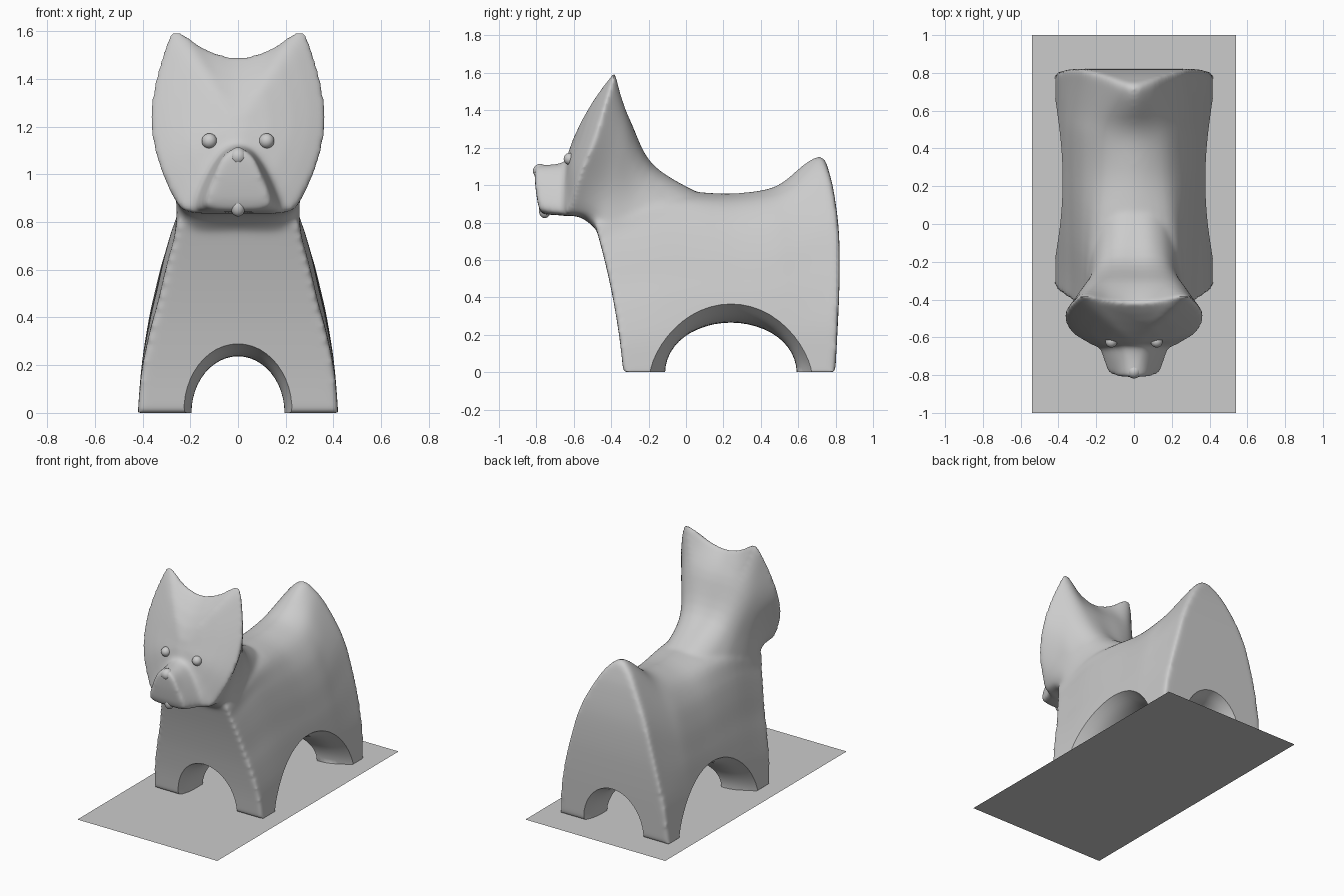
import bpy, bmesh, math
from mathutils import Vector as V

if "Cube" in bpy.data.objects:
    bpy.data.objects.remove(bpy.data.objects["Cube"])


def curve(pts, k, closed=False):
    """Catmull-Rom through points, k samples per span."""
    n, out = len(pts), []
    get = (lambda i: pts[i % n]) if closed else (lambda i: pts[min(max(i, 0), n - 1)])
    for i in range(n if closed else n - 1):
        a, b, c, d = (get(i + j) for j in (-1, 0, 1, 2))
        for s in range(k):
            t = s / k
            out.append(0.5 * (2 * b + (c - a) * t + (2 * a - 5 * b + 4 * c - d) * t * t
                              + (3 * b - a - 3 * c + d) * t ** 3))
    return out if closed else out + [pts[-1].copy()]


def blend(rings, k):
    """Smooth in-between rings."""
    return [list(r) for r in zip(*(curve(list(line), k) for line in zip(*rings)))]


def loft(bm, rings):
    """Skin a row of rings and fill both ends."""
    vs = [[bm.verts.new(p) for p in r] for r in rings]
    n = len(vs[0])
    for a, b in zip(vs, vs[1:]):
        for i in range(n):
            j = (i + 1) % n
            bm.faces.new((a[i], a[j], b[j], b[i]))
    for r in (vs[0], vs[-1]):
        for i in range((n - 1) // 2):
            ids = dict.fromkeys((i, i + 1, n - 2 - i, n - 1 - i))
            if len(ids) > 2:
                bm.faces.new([r[q] for q in ids])


def make(name, bm):
    bmesh.ops.recalc_face_normals(bm, faces=bm.faces[:])
    me = bpy.data.meshes.new(name)
    bm.to_mesh(me)
    bm.free()
    ob = bpy.data.objects.new(name, me)
    bpy.context.collection.objects.link(ob)
    return ob


def mirrored_ring(half, k=5):
    """Closed ring from a half outline that starts and ends on x = 0."""
    h = [V(p) for p in half]
    return curve(h + [V((-p.x, p.y, p.z)) for p in h[-2:0:-1]], k, True)


body = bmesh.new()

# Torso: arched cross-sections (height fraction, half width) from rump to chest
REAR = [(0, .42), (.2, .40), (.35, .365), (.52, .315), (.70, .25), (.87, .15), (.96, .075), (1, 0)]
MID = [(0, .42), (.2, .405), (.4, .375), (.52, .35), (.68, .31), (.83, .25), (.95, .15), (1, 0)]
CHEST = [(0, .42), (.2, .405), (.4, .37), (.55, .335), (.7, .305), (.85, .27), (.97, .23), (1, 0)]
STATIONS = [(0, 1.13), (.015, 1.155), (.06, 1.135), (.12, 1.085), (.19, 1.02), (.26, .98),
            (.36, .96), (.45, .955), (.6, .965), (.75, .95), (.9, .88), (1, .84)]


def torso_ring(t, height):
    if t < .3:
        m, a, b = t / .3, REAR, MID
    else:
        m, a, b = (t - .3) / .7, MID, CHEST
    m = m * m * (3 - 2 * m)
    half = []
    for (u0, w0), (u1, w1) in zip(a, b):
        z = height * (u0 + (u1 - u0) * m)
        back = .798 + .055 * z - .07 * z ** 4
        front = -.335 - .09 * z - .13 * z * z
        half.append(V((w0 + (w1 - w0) * m, back + (front - back) * t, z)))
    return curve(half + [V((-p.x, p.y, p.z)) for p in half[-2::-1]], 4)


loft(body, blend([torso_ring(*s) for s in STATIONS], 3))

# Neck flowing up into the flat eared head
ROOT = [(0, .1, .94), (.08, .08, .94), (.15, .05, .91), (.2, 0, .86), (.24, -.02, .79),
        (.26, -.1, .7), (.25, -.2, .6), (.18, -.3, .52), (0, -.33, .48)]
NECK = [(0, -.18, 1.11), (.09, -.18, 1.11), (.16, -.19, 1.08), (.205, -.22, 1.03), (.23, -.26, .96),
        (.25, -.32, .86), (.255, -.40, .76), (.2, -.44, .72), (0, -.445, .72)]
NAPE = [(0, -.31, 1.36), (.13, -.31, 1.37), (.22, -.315, 1.37), (.27, -.335, 1.28), (.29, -.375, 1.15),
        (.275, -.42, 1.0), (.25, -.48, .86), (.19, -.54, .825), (0, -.56, .825)]
RIM = [(0, -.42, 1.495), (.13, -.408, 1.53), (.27, -.38, 1.605), (.333, -.425, 1.46), (.373, -.49, 1.25),
       (.337, -.57, 1.05), (.262, -.62, .89), (.19, -.65, .84), (0, -.66, .835)]
rings = blend([mirrored_ring(h) for h in (ROOT, NECK, NAPE, RIM)], 5)
centre, out = V((0, -.54, 1.17)), V((0, -.92, .39))
rim = rings[-1]
for s in (.93, .8, .6, .35, .1):
    rings.append([centre + (p - centre) * s + out * .088 * (1 - s * s) for p in rim])
loft(body, rings)

# Muzzle
M_BACK = [(0, -.60, 1.14), (.07, -.60, 1.10), (.14, -.60, 1.0), (.2, -.6, .87), (.16, -.6, .84), (0, -.6, .84)]
M_MID = [(0, -.70, 1.112), (.06, -.70, 1.09), (.12, -.70, 1.0), (.165, -.7, .88), (.14, -.7, .845), (0, -.7, .84)]
M_FRONT = [(0, -.81, 1.11), (.06, -.81, 1.075), (.10, -.805, .99), (.135, -.79, .89), (.11, -.775, .855),
           (0, -.775, .845)]
loft(body, blend([mirrored_ring(h) for h in (M_BACK, M_MID, M_FRONT)], 4))

dog = make("dog_body", body)


# Flared arches that separate the legs (position, half width, height, pointedness)
def arch(name, stations, point):
    rs = []
    for pos, half, high, power in stations:
        angles = [math.pi * i / 24 for i in range(25)]
        arc = [(half * math.cos(a), high * abs(math.sin(a)) ** power) for a in angles]
        rs.append([point(pos, a, z) for a, z in [(half, -.1)] + arc + [(-half, -.1)]])
    bm = bmesh.new()
    loft(bm, blend(rs, 5))
    ob = make(name, bm)
    ob.hide_render = True
    return ob


side = [(.5, .47, .46, 1.4), (.385, .415, .37, 1.35), (.27, .36, .295, 1.1), (.12, .35, .268, 1)]
side_arch = arch("side_arch_cutter", side + [(-s[0],) + s[1:] for s in side[::-1]],
                 lambda p, a, z: V((p, .24 + a, z)))
front_arch = arch("front_arch_cutter",
                  [(-.5, .28, .34, 1), (-.36, .235, .285, 1), (-.25, .2, .245, 1), (-.1, .195, .238, 1),
                   (.55, .195, .238, 1), (.7, .2, .245, 1), (.81, .235, .285, 1), (.95, .28, .34, 1)],
                  lambda p, a, z: V((a, p, z)))

# Merge the lofts into one skin, soften it, then cut the arches
m = dog.modifiers.new("merge", 'REMESH')
m.mode = 'VOXEL'
m.voxel_size = .012
m = dog.modifiers.new("soften", 'SMOOTH')
m.iterations = 16
for cutter in (side_arch, front_arch):
    m = dog.modifiers.new(cutter.name, 'BOOLEAN')
    m.operation = 'DIFFERENCE'
    m.solver = 'EXACT'
    m.object = cutter
dg = bpy.context.evaluated_depsgraph_get()
skin = bpy.data.meshes.new_from_object(dog.evaluated_get(dg))
dog.modifiers.clear()
dog.data = skin
for cutter in (side_arch, front_arch):
    bpy.data.objects.remove(cutter)


# Eyes, nose and chin, half sunk into the face
def ball(name, loc, r, scale=(1, 1, 1)):
    bm = bmesh.new()
    bmesh.ops.create_uvsphere(bm, u_segments=20, v_segments=12, radius=r)
    ob = make(name, bm)
    ob.location, ob.scale = loc, scale
    return ob


smooth = [dog,
          ball("left_eye", (.12, -.622, 1.14), .032),
          ball("right_eye", (-.12, -.622, 1.14), .032),
          ball("nose", (0, -.78, 1.075), .038),
          ball("chin", (0, -.755, .865), .032, (1, 1, 1.3))]

# Flat base sheet
bm = bmesh.new()
bm.faces.new([bm.verts.new((x, y, 0)) for x, y in ((-.54, -1), (.54, -1), (.54, 1), (-.54, 1))])
make("base_sheet", bm)

for ob in bpy.context.scene.objects:
    ob.select_set(ob in smooth)
bpy.context.view_layer.objects.active = dog
bpy.ops.object.shade_smooth_by_angle(angle=math.radians(50))
